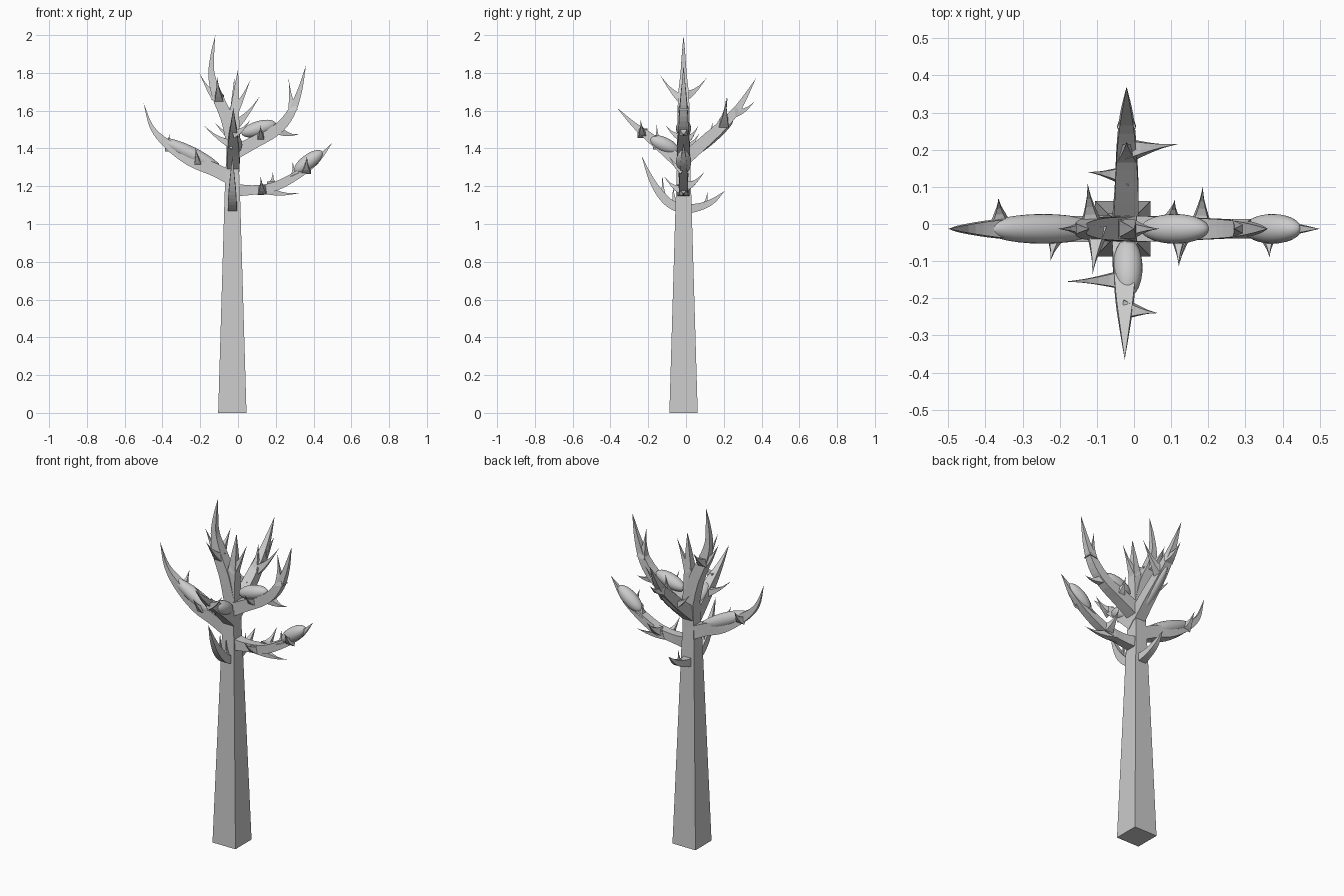
import bpy, bmesh, math
from mathutils import Vector

CX, CY = -0.03, -0.013


def curve_points(ctrl, steps):
    """Catmull-Rom through (x, y, z, half_width) controls."""
    c = [Vector(p) for p in ctrl]
    c = [2 * c[0] - c[1]] + c + [2 * c[-1] - c[-2]]
    out = []
    for i in range(1, len(c) - 2):
        a, b, d, e = c[i - 1:i + 3]
        for s in range(steps):
            t = s / steps
            out.append(0.5 * (2 * b + (d - a) * t + (2 * a - 5 * b + 4 * d - e) * t * t
                              + (3 * b - a - 3 * d + e) * t ** 3))
    return out + [c[-2]]


def limb(name, ctrl, steps=4):
    """Square-section tapered limb ending in a point."""
    pts = curve_points(ctrl, steps)
    pos = [Vector(p[:3]) for p in pts]
    bm = bmesh.new()
    rings = []
    for i, p in enumerate(pos[:-1]):
        d = (pos[i + 1] - pos[max(i - 1, 0)]).normalized()
        # keep the frame stable for both vertical and sideways limbs
        ref = Vector((0, 1, 0)) if abs(ctrl[-1][0] - ctrl[0][0]) >= abs(ctrl[-1][1] - ctrl[0][1]) else Vector((1, 0, 0))
        u = (ref - d * ref.dot(d)).normalized()
        v = d.cross(u)
        w = max(pts[i][3], 0.001)
        rings.append([bm.verts.new(p + w * (a * u + b * v))
                      for a, b in ((-1, -1), (1, -1), (1, 1), (-1, 1))])
    tip = bm.verts.new(pos[-1])
    bm.faces.new(rings[0][::-1])
    for r, q in zip(rings, rings[1:]):
        for k in range(4):
            bm.faces.new((r[k], r[(k + 1) % 4], q[(k + 1) % 4], q[k]))
    for k in range(4):
        bm.faces.new((rings[-1][k], rings[-1][(k + 1) % 4], tip))
    bmesh.ops.recalc_face_normals(bm, faces=bm.faces)
    me = bpy.data.meshes.new(name)
    bm.to_mesh(me)
    bm.free()
    ob = bpy.data.objects.new(name, me)
    bpy.context.collection.objects.link(ob)
    return ob


def thorn(name, base, tip, w=0.028):
    """Concave spike that bends slightly upward."""
    a, b = Vector(base), Vector(tip)
    pts = []
    for t in (0, 0.3, 0.65, 1):
        p = a.lerp(b, t) - Vector((0, 0, 0.06 * t * (1 - t)))
        pts.append((*p, w * (1 - t) ** 1.5))
    return limb(name, pts, 2)


def pod(name, centre, half_length, radius, direction):
    """Smooth foliage pod."""
    bpy.ops.mesh.primitive_uv_sphere_add(segments=24, ring_count=14, location=centre)
    ob = bpy.context.object
    ob.name = name
    ob.scale = (radius, radius, half_length)
    ob.rotation_euler = Vector(direction).to_track_quat('Z', 'Y').to_euler()
    bpy.ops.object.shade_smooth()


# Trunk and its leading shoot
limb("trunk", [(CX, CY, 0, 0.075), (CX, CY, 1.15, 0.041), (CX, CY, 1.28, 0.036),
               (-0.025, CY, 1.45, 0.033), (-0.018, CY, 1.6, 0.024),
               (-0.008, CY, 1.72, 0.012), (0, CY, 1.82, 0)], 1)

# Main branches
limb("left_branch", [(-0.03, CY, 1.24, 0.036), (-0.13, CY, 1.29, 0.035), (-0.25, CY, 1.34, 0.034),
                     (-0.37, CY, 1.42, 0.024), (-0.455, CY, 1.51, 0.011), (-0.5, CY, 1.64, 0)])
limb("right_lower_branch", [(-0.03, CY, 1.18, 0.035), (0.08, CY, 1.18, 0.025), (0.2, CY, 1.2, 0.024),
                            (0.33, CY, 1.27, 0.021), (0.42, CY, 1.34, 0.015), (0.5, CY, 1.43, 0)])
limb("right_upper_branch", [(-0.03, CY, 1.37, 0.036), (0.08, CY, 1.43, 0.033), (0.2, CY, 1.495, 0.028),
                            (0.275, CY, 1.58, 0.023), (0.325, CY, 1.7, 0.013), (0.36, CY, 1.84, 0)])
limb("top_branch", [(-0.025, CY, 1.42, 0.034), (-0.06, CY, 1.56, 0.032), (-0.11, CY, 1.68, 0.028),
                    (-0.14, CY, 1.79, 0.017), (-0.135, CY, 1.9, 0.009), (-0.12, CY, 2.0, 0)])
limb("back_branch", [(-0.025, -0.01, 1.34, 0.034), (-0.02, 0.08, 1.42, 0.032), (-0.02, 0.19, 1.52, 0.027),
                     (-0.02, 0.28, 1.62, 0.018), (-0.02, 0.37, 1.77, 0)])
limb("front_branch", [(-0.025, -0.01, 1.3, 0.034), (-0.025, -0.1, 1.385, 0.032), (-0.025, -0.2, 1.465, 0.024),
                      (-0.025, -0.28, 1.53, 0.013), (-0.025, -0.365, 1.615, 0)])
limb("front_low_branch", [(CX, -0.01, 1.08, 0.025), (CX, -0.08, 1.105, 0.023), (CX, -0.14, 1.165, 0.02),
                          (CX, -0.19, 1.25, 0.012), (CX, -0.235, 1.36, 0)])
limb("back_low_branch", [(CX, 0, 1.08, 0.026), (CX, 0.07, 1.09, 0.02), (CX, 0.14, 1.12, 0.014),
                         (CX, 0.205, 1.175, 0)])

# Thorns and forks: base, tip, half width
THORNS = {
    "left_thorn": [((-0.36, 0, 1.41), (-0.365, 0.07, 1.48)), ((-0.21, -0.02, 1.32), (-0.225, -0.1, 1.41))],
    "right_low_thorn": [((0.18, 0, 1.2), (0.185, 0.1, 1.28)), ((0.13, -0.02, 1.18), (0.12, -0.115, 1.25)),
                        ((0.36, -0.02, 1.29), (0.365, -0.09, 1.36)), ((0.14, CY, 1.185), (0.33, CY, 1.165)),
                        ((0.3, CY, 1.26), (0.29, CY, 1.33))],
    "right_up_thorn": [((0.21, CY, 1.5), (0.33, CY, 1.478)), ((0.29, CY, 1.6), (0.268, CY, 1.77)),
                       ((0.12, -0.02, 1.46), (0.12, -0.11, 1.525)), ((0.1, 0, 1.45), (0.11, 0.065, 1.52))],
    "top_thorn": [((-0.115, CY, 1.67), (-0.205, CY, 1.8)), ((-0.115, 0, 1.68), (-0.125, 0.11, 1.775)),
                  ((-0.1, -0.02, 1.66), (-0.112, -0.138, 1.79)), ((-0.02, CY, 1.6), (0.068, CY, 1.77))],
    "back_thorn": [((-0.01, 0.2, 1.53), (0.118, 0.215, 1.68)), ((-0.02, 0.13, 1.46), (-0.125, 0.14, 1.54)),
                   ((-0.02, 0.19, 1.53), (-0.02, 0.22, 1.67)), ((-0.02, 0.26, 1.59), (-0.02, 0.365, 1.65))],
    "front_thorn": [((-0.025, -0.23, 1.48), (0.065, -0.24, 1.55)), ((-0.025, -0.15, 1.42), (-0.185, -0.155, 1.525))],
    "low_thorn": [((CX, -0.12, 1.14), (CX, -0.125, 1.27)), ((CX, -0.06, 1.1), (CX, -0.07, 1.22)),
                  ((CX, 0.1, 1.1), (CX, 0.115, 1.18))],
}
for name, items in THORNS.items():
    for base, tip in items:
        thorn(name, base, tip, 0.018 if name == "low_thorn" else 0.026)

# Foliage pods resting on the branches
pod("left_pod", (-0.245, CY, 1.368), 0.175, 0.04, (-1, 0, 0.5))
pod("right_low_pod", (0.373, CY, 1.328), 0.092, 0.04, (1, 0, 0.75))
pod("right_up_pod", (0.11, CY, 1.505), 0.095, 0.04, (1, 0, 0.3))
pod("back_pod", (-0.02, 0.13, 1.45), 0.155, 0.028, (0, 1, 0.85))
pod("front_pod", (-0.017, -0.118, 1.42), 0.085, 0.04, (0, -1, 0.45))
